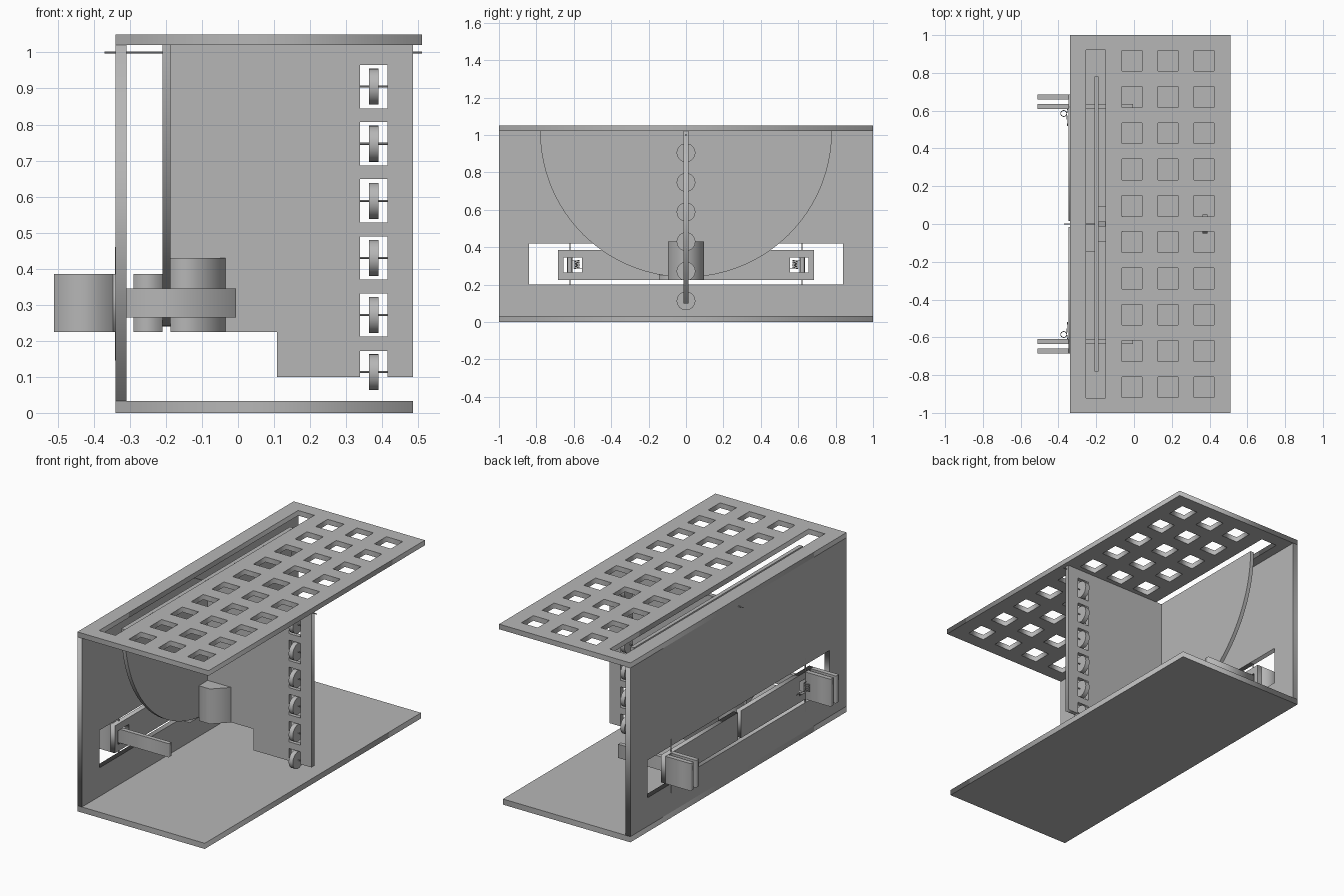
import bpy, math
from mathutils import Matrix, Vector

cube = bpy.data.objects.get("Cube")
if cube:
    bpy.data.objects.remove(cube, do_unlink=True)

GREY = (0.47, 0.47, 0.47, 1)
grey = bpy.data.materials.new("plain_grey")
grey.use_nodes = True
grey.diffuse_color = GREY
grey.node_tree.nodes["Principled BSDF"].inputs["Base Color"].default_value = GREY

# Local drawing plane to world axes
PLANES = {
    "XY": Matrix.Identity(3),
    "YZ": Matrix(((0, 0, 1), (1, 0, 0), (0, 1, 0))),
    "XZ": Matrix(((1, 0, 0), (0, 0, -1), (0, 1, 0))),
}


def rect(a0, a1, b0, b1):
    return [(a0, b0), (a1, b0), (a1, b1), (a0, b1)]


def curve_object(name, curve):
    """Turn a curve into a mesh object with the shared material."""
    temp = bpy.data.objects.new(name + "_curve", curve)
    bpy.context.collection.objects.link(temp)
    graph = bpy.context.evaluated_depsgraph_get()
    mesh = bpy.data.meshes.new_from_object(temp.evaluated_get(graph))
    bpy.data.objects.remove(temp, do_unlink=True)
    mesh.materials.clear()
    mesh.materials.append(grey)
    obj = bpy.data.objects.new(name, mesh)
    bpy.context.collection.objects.link(obj)
    return obj


def smooth(obj):
    bpy.ops.object.select_all(action="DESELECT")
    obj.select_set(True)
    bpy.context.view_layer.objects.active = obj
    bpy.ops.object.shade_smooth_by_angle(angle=math.radians(35))


def panel(name, plane, loops, low, high):
    """Flat outline with holes, extruded between two offsets."""
    curve = bpy.data.curves.new(name, "CURVE")
    curve.dimensions = "2D"
    curve.fill_mode = "BOTH"
    curve.extrude = (high - low) / 2
    for loop in loops:
        spline = curve.splines.new("POLY")
        spline.points.add(len(loop) - 1)
        for point, (a, b) in zip(spline.points, loop):
            point.co = (a, b, 0, 1)
        spline.use_cyclic_u = True
    obj = curve_object(name, curve)
    turn = PLANES[plane]
    shift = turn @ Vector((0, 0, 1)) * (low + high) / 2
    obj.data.transform(Matrix.Translation(shift) @ turn.to_4x4())
    return obj


def box(name, x, y, z):
    return panel(name, "XY", [rect(*x, *sorted(y))], *z)


def wire(name, points, radius):
    curve = bpy.data.curves.new(name, "CURVE")
    curve.dimensions = "3D"
    curve.bevel_depth = radius
    curve.bevel_resolution = 2
    curve.use_fill_caps = True
    spline = curve.splines.new("POLY")
    spline.points.add(len(points) - 1)
    for point, co in zip(spline.points, points):
        point.co = (*co, 1)
    obj = curve_object(name, curve)
    smooth(obj)
    return obj


# Housing: floor, windowed side wall, perforated top
box("floor", (-0.34, 0.485), (-1, 1), (0, 0.033))
panel("side_wall", "YZ", [rect(-1, 1, 0.033, 1.02), rect(-0.84, 0.84, 0.2, 0.42)], -0.34, -0.31)
holes = [rect(-0.255, -0.15, -0.92, 0.92)]
for col in range(3):
    for row in range(10):
        x = -0.01 + 0.19 * col
        y = -0.864 + 0.192 * row
        holes.append(rect(x - 0.053, x + 0.053, y - 0.055, y + 0.055))
panel("perforated_top", "XY", [rect(-0.34, 0.51, -1, 1)] + holes, 1.02, 1.05)

# Swinging half disc and its pivot
arc = [(0.78 * math.cos(t), 1.02 - 0.78 * math.sin(t))
       for t in (math.pi * i / 64 for i in range(65))]
smooth(panel("half_disc", "YZ", [arc], -0.21, -0.187))
wire("pivot_rod", [(-0.37, 0, 1.0), (0.51, 0, 1.0)], 0.003)

# Centre divider with wheel openings, the lowest one open at the bottom
outline = [(-0.187, 0.225), (0.108, 0.225), (0.108, 0.1), (0.338, 0.1), (0.338, 0.172),
           (0.415, 0.172), (0.415, 0.1), (0.485, 0.1), (0.485, 1.02), (-0.187, 1.02)]
wheel_heights = [0.113 + 0.1584 * i for i in range(6)]
openings = [rect(0.338, 0.415, z - 0.06, z + 0.06) for z in wheel_heights[1:]]
panel("centre_divider", "XZ", [outline] + openings, -0.013, 0.013)

# Wheels on short axles
for i, z in enumerate(wheel_heights):
    ring = [(0.05 * math.cos(t), z + 0.05 * math.sin(t))
            for t in (math.tau * k / 32 for k in range(32))]
    smooth(panel(f"wheel_{i + 1}", "YZ", [ring], 0.363, 0.39))
    wire(f"wheel_axle_{i + 1}", [(0.336, 0, z), (0.417, 0, z)], 0.003)

# Weight block with bevelled corners, and the catch behind the disc
weight = [(-0.187, -0.095), (-0.115, -0.095), (-0.035, -0.015),
          (-0.035, 0.015), (-0.115, 0.095), (-0.187, 0.095)]
panel("weight_block", "XY", [weight], 0.225, 0.43)
box("catch_block", (-0.29, -0.21), (-0.145, 0.0), (0.225, 0.385))

# Paired flaps with hinge plates, levers, pins and springs
for side, s in (("left", 1), ("right", -1)):
    def span(a, b):
        return sorted((s * a, s * b))

    panel(side + "_flap", "YZ",
          [rect(*span(0.015, 0.685), 0.225, 0.385), rect(*span(0.555, 0.655), 0.265, 0.345)],
          -0.347, -0.318)
    box(side + "_inner_plate", (-0.51, -0.347), span(0.608, 0.635), (0.225, 0.385))
    box(side + "_outer_plate", (-0.51, -0.347), span(0.658, 0.685), (0.225, 0.385))
    box(side + "_lever", (-0.385, -0.005), span(0.609, 0.634), (0.265, 0.345))
    wire(side + "_hinge_pin", [(-0.338, s * 0.62, 0.145), (-0.338, s * 0.62, 0.46)], 0.003)
    coil = [(-0.372 + 0.016 * math.cos(t), s * (0.585 + 0.016 * math.sin(t)), 0.285 + 0.045 * t / (8 * math.pi))
            for t in (math.pi * k / 8 for k in range(65))]
    arms = [(-0.352, s * 0.52, 0.285)] + coil + [(-0.352, s * 0.608, 0.33)]
    wire(side + "_spring", arms, 0.002)
